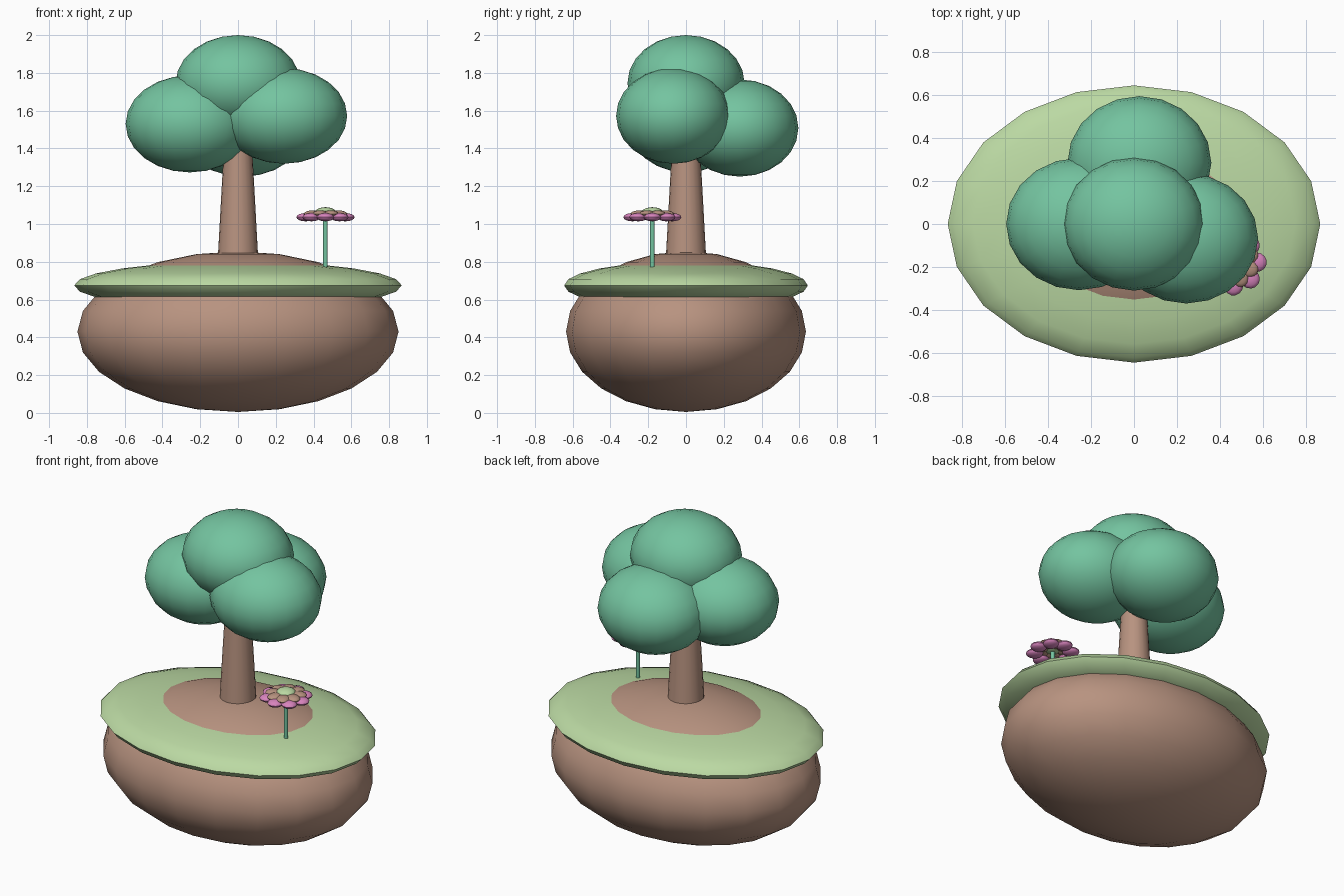
import bpy, math

if "Cube" in bpy.data.objects:
    bpy.data.objects.remove(bpy.data.objects["Cube"])


def material(name, rgb):
    # sRGB 0-255 to linear
    lin = [((c / 255 + 0.055) / 1.055) ** 2.4 for c in rgb]
    m = bpy.data.materials.new(name)
    m.diffuse_color = (*lin, 1)
    m.use_nodes = True
    m.node_tree.nodes["Principled BSDF"].inputs["Base Color"].default_value = m.diffuse_color
    return m


brown = material("earth_brown", (184, 147, 128))
lime = material("grass_green", (187, 217, 163))
green = material("leaf_green", (116, 196, 160))
pink = material("petal_pink", (217, 132, 190))


def finish(name, mat):
    ob = bpy.context.object
    ob.name = name
    ob.data.materials.append(mat)
    bpy.ops.object.transform_apply(location=False, rotation=True, scale=True)
    bpy.ops.object.shade_smooth_by_angle(angle=math.radians(40))
    return ob


def ellipsoid(name, loc, radii, mat, seg=20, rings=12, turn=0):
    bpy.ops.mesh.primitive_uv_sphere_add(segments=seg, ring_count=rings,
                                         radius=1, location=loc, rotation=(0, 0, turn))
    bpy.context.object.scale = radii
    return finish(name, mat)


def cone(name, x, y, z0, z1, r0, r1, mat, seg):
    bpy.ops.mesh.primitive_cone_add(vertices=seg, radius1=r0, radius2=r1, depth=z1 - z0,
                                    location=(x, y, (z0 + z1) / 2))
    return finish(name, mat)


# Floating ground: earth body with a grass rim around it
ellipsoid("earth", (0, 0, 0.43), (0.85, 0.635, 0.425), brown)
ellipsoid("grass", (0, 0, 0.675), (0.867, 0.645, 0.127), lime)

# Tree trunk and four leaf clumps
cone("trunk", 0, 0, 0.80, 1.58, 0.108, 0.065, brown, 20)
clumps = {
    "leaves_top": ((0, 0, 1.745), (0.33, 0.31, 0.255)),
    "leaves_left": ((-0.255, 0, 1.53), (0.34, 0.308, 0.257)),
    "leaves_right": ((0.243, -0.067, 1.572), (0.335, 0.303, 0.253)),
    "leaves_back": ((0.025, 0.285, 1.508), (0.335, 0.31, 0.257)),
}
for name, (loc, radii) in clumps.items():
    ellipsoid(name, loc, radii, green)

# Flower: stem, two rings of petals and a centre
fx, fy = 0.463, -0.178
cone("flower_stem", fx, fy, 0.74, 1.05, 0.0125, 0.0125, green, 10)


def petals(name, dist, z, radii, mat, offset):
    for i in range(8):
        a = math.tau * (i + offset) / 8
        ellipsoid(f"{name}_{i + 1}", (fx + dist * math.cos(a), fy + dist * math.sin(a), z),
                  radii, mat, 14, 8, a)


petals("outer_petal", 0.105, 1.036, (0.05, 0.046, 0.022), pink, 0)
petals("inner_petal", 0.072, 1.054, (0.05, 0.04, 0.018), brown, 0.5)
ellipsoid("flower_centre", (fx, fy, 1.063), (0.056, 0.056, 0.026), lime, 16, 10)
